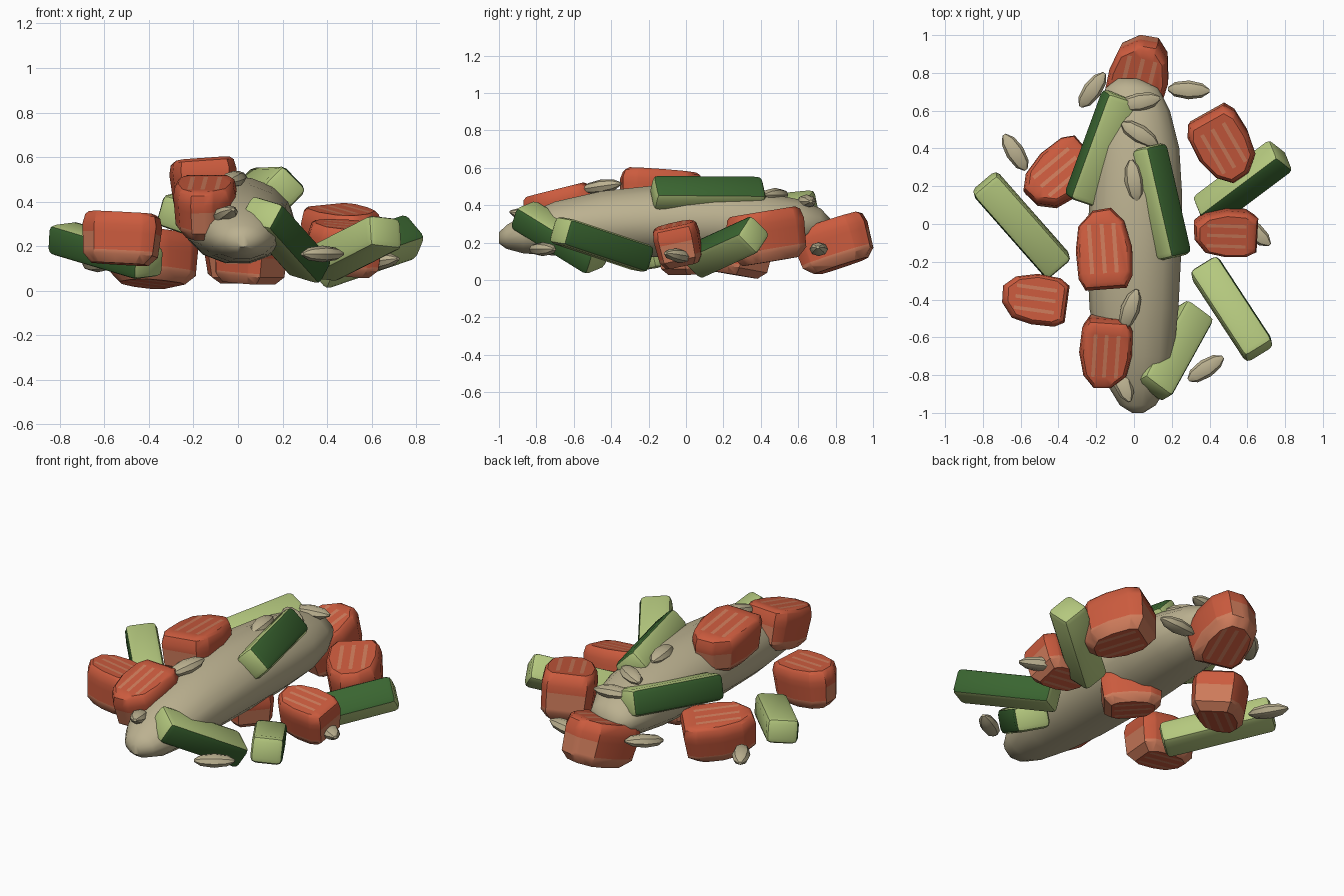
import bpy, bmesh, math
from mathutils import Matrix, Vector

if "Cube" in bpy.data.objects:
    bpy.data.objects.remove(bpy.data.objects["Cube"])


def material(name, rgb):
    m = bpy.data.materials.new(name)
    m.diffuse_color = (*rgb, 1)
    m.use_nodes = True
    m.node_tree.nodes["Principled BSDF"].inputs["Base Color"].default_value = m.diffuse_color
    return m


RICE = material("rice_cream", (0.50, 0.44, 0.28))
RED = material("salmon_red", (0.60, 0.105, 0.048))
PINK = material("salmon_fat", (0.62, 0.20, 0.105))
PALE = material("cucumber_flesh", (0.46, 0.58, 0.21))
SKIN = material("cucumber_skin", (0.042, 0.13, 0.03))


def finish(bm, name, mats, matrix, angle=40):
    bmesh.ops.recalc_face_normals(bm, faces=bm.faces)
    me = bpy.data.meshes.new(name)
    bm.transform(matrix)
    bm.to_mesh(me)
    bm.free()
    for m in mats:
        me.materials.append(m)
    ob = bpy.data.objects.new(name, me)
    bpy.context.collection.objects.link(ob)
    bpy.ops.object.select_all(action='DESELECT')
    ob.select_set(True)
    bpy.context.view_layer.objects.active = ob
    bpy.ops.object.shade_smooth_by_angle(angle=math.radians(angle))
    return ob


def loft(bm, rings):
    """Skin a list of closed rings and cap both ends."""
    vs = [[bm.verts.new(p) for p in r] for r in rings]
    n = len(vs[0])
    for a, b in zip(vs, vs[1:]):
        for i in range(n):
            bm.faces.new((a[i], a[(i + 1) % n], b[(i + 1) % n], b[i]))
    bm.faces.new(vs[0])
    bm.faces.new(vs[-1])


def ring(y, cx, cz, rx, rz, n):
    return [(cx + rx * math.cos(2 * math.pi * i / n), y,
             cz + rz * math.sin(2 * math.pi * i / n)) for i in range(n)]


# large central grain: y, centre x, centre z, half width, half height
SECTIONS = [(-1.0, 0.02, 0.225, 0.03, 0.03), (-0.96, 0.02, 0.23, 0.095, 0.065),
            (-0.87, 0.02, 0.245, 0.15, 0.105), (-0.7, 0.01, 0.275, 0.20, 0.148),
            (-0.45, 0.0, 0.30, 0.235, 0.18), (-0.15, 0.0, 0.315, 0.25, 0.197),
            (0.15, 0.01, 0.315, 0.245, 0.192), (0.4, 0.01, 0.305, 0.23, 0.17),
            (0.6, 0.0, 0.30, 0.19, 0.135), (0.72, -0.01, 0.295, 0.14, 0.09),
            (0.77, -0.03, 0.29, 0.06, 0.04)]
bm = bmesh.new()
loft(bm, [ring(*s, 14) for s in SECTIONS])
finish(bm, "large_rice_body", [RICE], Matrix(), 45)

# small loose grains: centre, direction
GRAINS = [((-0.22, 0.71, 0.22), (0.5, 0.7, 0.1)), ((0.29, 0.71, 0.165), (1, -0.05, 0.1)),
          ((0.03, 0.645, 0.42), (1, 0.2, 0)), ((0.03, 0.475, 0.455), (0.8, -0.5, 0)),
          ((0.0, 0.23, 0.495), (-0.15, 1, 0)), ((-0.63, 0.38, 0.12), (-0.5, 0.8, 0)),
          ((-0.02, -0.45, 0.50), (0.35, 1, 0.15)), ((-0.06, -0.84, 0.34), (0.3, -0.8, 0.2)),
          ((0.38, -0.765, 0.165), (0.9, 0.6, 0)), ((0.635, -0.04, 0.13), (0.6, -0.5, 0.1))]
for k, (c, d) in enumerate(GRAINS):
    bm = bmesh.new()
    prof = [(-0.11, 0.010), (-0.075, 0.038), (0, 0.050), (0.07, 0.038), (0.11, 0.010)]
    loft(bm, [ring(y, 0, 0, r, r * 0.75, 8) for y, r in prof])
    rot = Vector(d).to_track_quat('Y', 'Z').to_matrix().to_4x4()
    finish(bm, f"rice_grain_{k + 1}", [RICE], Matrix.Translation(c) @ rot, 35)

# salmon chunks: centre, width, length, height, yaw (nose direction), pitch, roll
OUTLINE = [(-0.75, -1), (0.7, -1), (0.95, -0.7), (1, 0.0), (0.78, 0.65),
           (0.35, 1), (-0.3, 0.96), (-0.85, 0.6), (-1, 0), (-0.97, -0.7)]
CHUNKS = [((0.03, 0.80, 0.195), 0.32, 0.40, 0.25, -14, 18, 0),
          ((-0.40, 0.255, 0.145), 0.29, 0.40, 0.23, 130, 6, 8),
          ((-0.155, -0.135, 0.475), 0.30, 0.43, 0.22, 4, -4, -4),
          ((-0.15, -0.675, 0.37), 0.28, 0.38, 0.23, 176, -14, 0),
          ((-0.53, -0.40, 0.235), 0.27, 0.35, 0.23, 82, 3, 3),
          ((0.475, 0.42, 0.23), 0.30, 0.39, 0.27, -150, -8, 5),
          ((0.48, -0.04, 0.19), 0.25, 0.34, 0.22, 88, 5, -12),
          ((0.04, 0.03, 0.135), 0.25, 0.33, 0.20, 50, 4, 0)]
for k, (c, w, l, h, yaw, pitch, roll) in enumerate(CHUNKS):
    bm = bmesh.new()
    w, l, h = w / 2, l / 2, h / 2
    loft(bm, [[(x * w * s, y * l * s, z * h) for x, y in OUTLINE]
              for z, s in [(-1, 0.72), (-0.65, 0.94), (0.5, 1), (0.88, 0.94), (1, 0.84)]])
    # cut fat streaks, a lower band and end patches into the surface
    streaks = [-0.45, 0.0, 0.42]
    cuts = [((u + e) * w, 0) for u in streaks for e in (-0.07, 0.07)]
    cuts += [(-0.62 * l, 1), (0.6 * l, 1), (-0.5 * h, 2), (0.2 * h, 2)]
    for pos, axis in cuts:
        no = Vector((0, 0, 0))
        no[axis] = 1
        bmesh.ops.bisect_plane(bm, geom=bm.verts[:] + bm.edges[:] + bm.faces[:],
                               dist=1e-5, plane_co=no * pos, plane_no=no)
    bm.normal_update()
    for f in bm.faces:
        p = f.calc_center_median()
        flat = abs(f.normal.z) > 0.9
        streak = any(abs(p.x / w - u) < 0.07 for u in streaks)
        if flat and f.normal.z > 0:
            pink = streak and -0.62 * l < p.y < 0.6 * l
        elif flat:
            pink = not streak
        else:
            pink = p.z < (0.2 if abs(f.normal.y) > 0.7 else -0.5) * h
        f.material_index = int(pink)
    m = (Matrix.Translation(c) @ Matrix.Rotation(math.radians(yaw), 4, 'Z')
         @ Matrix.Rotation(math.radians(pitch), 4, 'X')
         @ Matrix.Rotation(math.radians(roll), 4, 'Y'))
    finish(bm, f"salmon_chunk_{k + 1}", [RED, PINK], m, 38)

# cucumber sticks: end, end, skin direction, breadth, depth below skin
STICKS = [((-0.08, 0.66, 0.39), (-0.27, 0.14, 0.34), (-0.85, 0.3, 0.3), 0.15, 0.18),
          ((0.21, -0.155, 0.465), (0.085, 0.39, 0.46), (0.7, 0.1, 0.7), 0.165, 0.13),
          ((-0.78, 0.205, 0.235), (-0.41, -0.215, 0.125), (-0.75, -0.65, -0.1), 0.14, 0.175),
          ((0.385, 0.07, 0.11), (0.765, 0.355, 0.24), (0.5, -0.5, 0.75), 0.165, 0.16),
          ((0.38, -0.24, 0.12), (0.655, -0.66, 0.26), (0.8, 0.6, -0.12), 0.15, 0.175),
          ((0.11, -0.86, 0.345), (0.32, -0.48, 0.11), (0.85, -0.5, -0.3), 0.14, 0.19)]
for k, (a, b, n, wide, deep) in enumerate(STICKS):
    a, b = Vector(a), Vector(b)
    along = (b - a).normalized()
    n = Vector(n)
    up = (n - along * n.dot(along)).normalized()
    side = up.cross(along)
    bm = bmesh.new()
    bmesh.ops.create_cube(bm, size=1)
    bmesh.ops.scale(bm, vec=((b - a).length + 0.045, wide, deep), verts=bm.verts)
    bmesh.ops.bevel(bm, geom=bm.edges[:], offset=0.03, segments=2, profile=0.5,
                    affect='EDGES')
    bm.normal_update()
    for f in bm.faces:
        f.material_index = int(f.normal.z > 0.6)
    m = Matrix((along, side, up)).transposed().to_4x4()
    finish(bm, f"cucumber_stick_{k + 1}", [PALE, SKIN],
           Matrix.Translation((a + b) / 2) @ m, 40)
